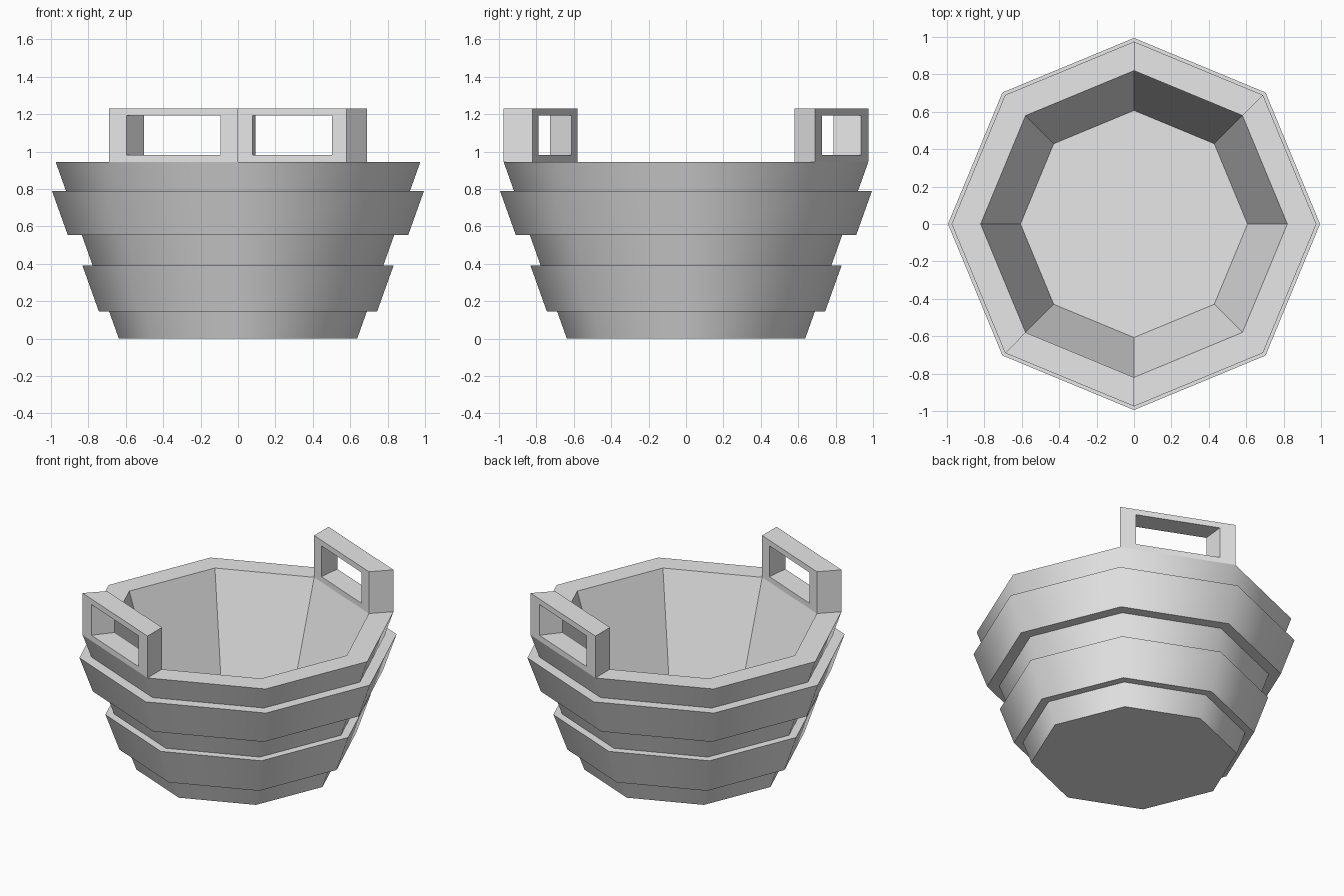
import bpy
import bmesh
from math import cos, sin, pi
from mathutils import Vector, Matrix

cube = bpy.data.objects.get("Cube")
if cube:
    bpy.data.objects.remove(cube, do_unlink=True)

SIDES = 8
RIM_Z, RIM_OUT, RIM_IN = 0.945, 0.975, 0.82
BASE_R, FLOOR_R, FLOOR_Z = 0.637, 0.607, 0.29

grey = bpy.data.materials.new("light grey")
grey.use_nodes = True
grey.diffuse_color = (0.8, 0.8, 0.8, 1)
grey.node_tree.nodes["Principled BSDF"].inputs["Base Color"].default_value = grey.diffuse_color


def corner(index, radius, z):
    a = 2 * pi * index / SIDES
    return Vector((radius * cos(a), radius * sin(a), z))


def add_rings(bm, rings):
    return [[bm.verts.new(p) for p in ring] for ring in rings]


def bridge(bm, a, b):
    n = len(a)
    return [bm.faces.new((a[i], a[(i + 1) % n], b[(i + 1) % n], b[i])) for i in range(n)]


def finish(bm, name):
    bmesh.ops.recalc_face_normals(bm, faces=bm.faces[:])
    mesh = bpy.data.meshes.new(name)
    bm.to_mesh(mesh)
    bm.free()
    mesh.materials.append(grey)
    obj = bpy.data.objects.new(name, mesh)
    bpy.context.collection.objects.link(obj)
    return obj


# Tub: tapered octagonal wall with two raised hoops and a hollow inside
def wall(z):
    return BASE_R + (RIM_OUT - BASE_R) * z / RIM_Z


profile = [(BASE_R, 0)]
for low, high, bulge in ((0.145, 0.39, 0.055), (0.555, 0.79, 0.075)):
    profile += [(wall(low), low), (wall(low) + bulge, low),
                (wall(high) + bulge, high), (wall(high), high)]
profile.append((RIM_OUT, RIM_Z))
outer_count = len(profile)
profile += [(RIM_IN, RIM_Z), (FLOOR_R, FLOOR_Z)]

bm = bmesh.new()
rings = add_rings(bm, [[corner(i, r, z) for i in range(SIDES)] for r, z in profile])
for k in range(len(rings) - 1):
    faces = bridge(bm, rings[k], rings[k + 1])
    # Outer slopes are smooth, ledges and inside are flat
    sloped = k + 1 < outer_count and profile[k][1] != profile[k + 1][1]
    for f in faces:
        f.smooth = sloped
bm.faces.new(rings[0])
bm.faces.new(rings[-1])
finish(bm, "tub")


# Handles: rectangular frames standing on two opposite rim edges
def frame_ring(radius, margin, z_low, z_high):
    a, b = corner(5, radius, 0), corner(6, radius, 0)
    spots = ((margin, z_low), (1 - margin, z_low), (1 - margin, z_high), (margin, z_high))
    return [a.lerp(b, t) + Vector((0, 0, z)) for t, z in spots]


for name, turn in (("front_handle", 0), ("back_handle", pi)):
    bm = bmesh.new()
    rings = add_rings(bm, [
        frame_ring(RIM_OUT, 0, RIM_Z, 1.23),
        frame_ring(RIM_OUT, 0.135, 0.982, 1.192),
        frame_ring(RIM_IN, 0.135, 0.982, 1.192),
        frame_ring(RIM_IN, 0, RIM_Z, 1.23),
    ])
    for k in range(4):
        bridge(bm, rings[k], rings[(k + 1) % 4])
    bmesh.ops.rotate(bm, verts=bm.verts[:], cent=(0, 0, 0), matrix=Matrix.Rotation(turn, 3, 'Z'))
    finish(bm, name)
